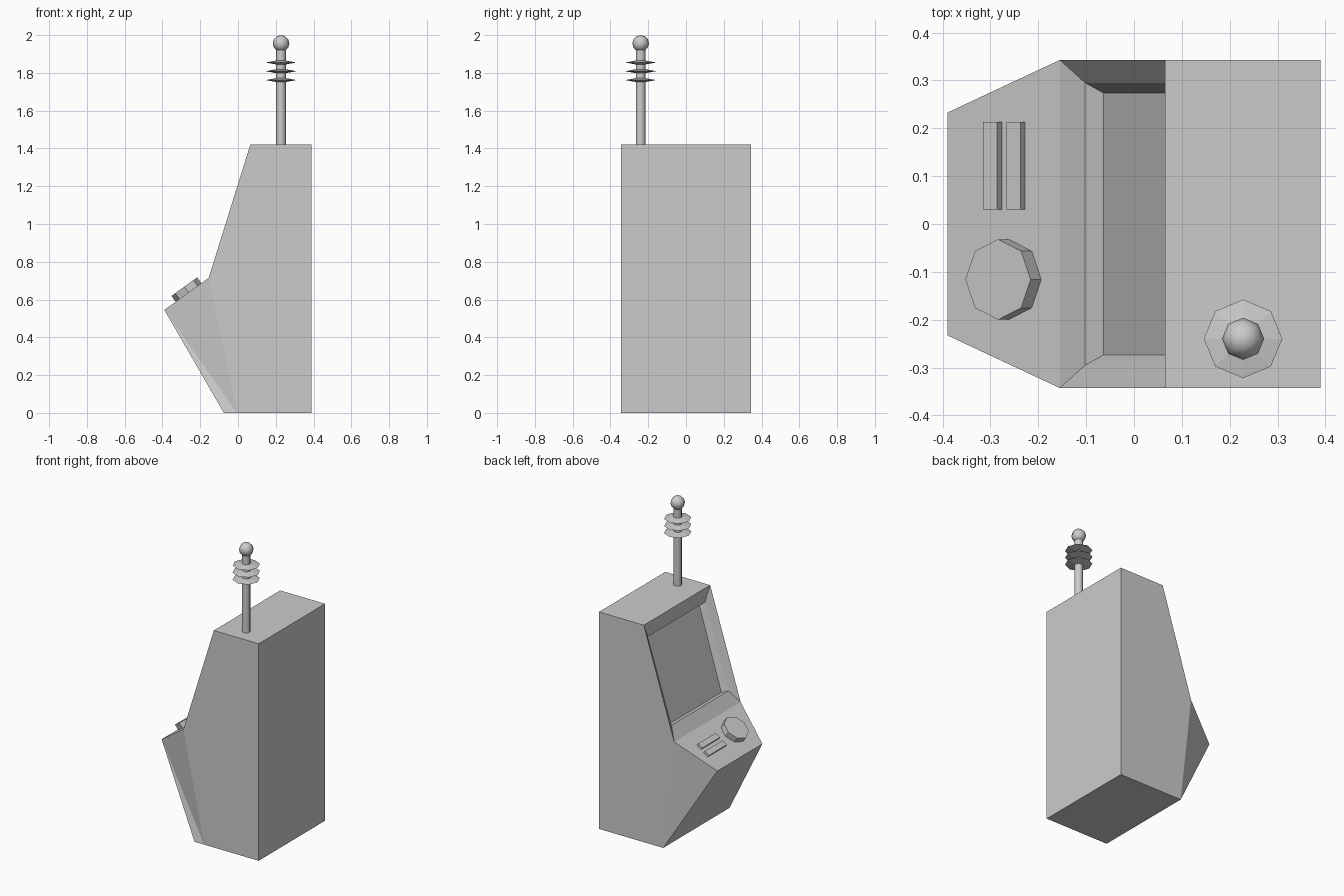
import bpy, bmesh, math
from mathutils import Matrix, Vector

if "Cube" in bpy.data.objects:
    bpy.data.objects.remove(bpy.data.objects["Cube"])

W, LIP = 0.343, 0.233


def finish(name, bm, smooth=False):
    bmesh.ops.recalc_face_normals(bm, faces=bm.faces)
    me = bpy.data.meshes.new(name)
    bm.to_mesh(me)
    bm.free()
    ob = bpy.data.objects.new(name, me)
    bpy.context.collection.objects.link(ob)
    if smooth:
        bpy.context.view_layer.objects.active = ob
        ob.select_set(True)
        bpy.ops.object.shade_smooth_by_angle(angle=math.radians(50))
        ob.select_set(False)
    return ob


def lathe(name, profile, cx, cy, n=8, smooth=False):
    """Revolve a closed-ended (radius, z) profile around a vertical axis."""
    bm = bmesh.new()
    rings = []
    for r, z in profile:
        count = n if r else 1
        rings.append([bm.verts.new((cx + r * math.cos(math.tau * i / n),
                                    cy + r * math.sin(math.tau * i / n), z))
                      for i in range(count)])
    for a, b in zip(rings, rings[1:]):
        for i in range(n):
            j = (i + 1) % n
            loop = [a[i % len(a)], a[j % len(a)], b[j % len(b)], b[i % len(b)]]
            bm.faces.new(list(dict.fromkeys(loop)))
    return finish(name, bm, smooth)


# Cabinet: profile corners in pairs (left and right side), plus screen recess
bm = bmesh.new()


def pair(x, z, w=W):
    return [bm.verts.new((x, s * w, z)) for s in (-1, 1)]


toe = pair(-0.075, 0)
heel = pair(0.39, 0)
crown = pair(0.39, 1.42)
brow = pair(0.065, 1.42)
hinge = pair(-0.155, 0.715)
lip = pair(-0.39, 0.545, LIP)
split = bm.verts.new((-0.005, -W, 0))

for a, b in ((heel, crown), (crown, brow), (hinge, lip), (lip, toe)):
    bm.faces.new((a[0], a[1], b[1], b[0]))
bm.faces.new((toe[0], toe[1], heel[1], heel[0], split))
bm.faces.new((split, heel[0], crown[0], brow[0], hinge[0]))
bm.faces.new((toe[1], heel[1], crown[1], brow[1], hinge[1]))
bm.faces.new((hinge[0], lip[0], split))
bm.faces.new((lip[0], toe[0], split))
bm.faces.new((hinge[1], lip[1], toe[1]))

# Sloped bezel, inner step and screen
low1, high1 = pair(-0.102, 0.792, 0.295), pair(0.070, 1.325, 0.295)
low2, high2 = pair(-0.064, 0.778, 0.274), pair(0.095, 1.308, 0.274)
loops = [[lo[0], lo[1], hi[1], hi[0]]
         for lo, hi in ((hinge, brow), (low1, high1), (low2, high2))]
for a, b in zip(loops, loops[1:]):
    for i in range(4):
        j = (i + 1) % 4
        bm.faces.new((a[i], a[j], b[j], b[i]))
bm.faces.new(loops[-1])
finish("cabinet", bm)

# Control panel frame: local x up the slope, local z out of the panel
up = Vector((0.235, 0, 0.17)).normalized()
out = Vector((-up.z, 0, up.x))


def panel_matrix(x, y):
    z = 0.545 + (x + 0.39) * 0.17 / 0.235
    m = Matrix((up, (0, 1, 0), out)).transposed().to_4x4()
    m.translation = (x, y, z)
    return m


# Round dial
knob = lathe("dial", [(0, -0.01), (0.084, -0.01), (0.084, 0.038), (0, 0.038)], 0, 0)
knob.matrix_world = panel_matrix(-0.262, -0.116)

# Two long buttons
for k, x in enumerate((-0.291, -0.242)):
    bm = bmesh.new()
    bmesh.ops.create_cube(bm, size=1)
    bmesh.ops.scale(bm, verts=bm.verts, vec=(0.036, 0.183, 0.034))
    finish(f"button_{k + 1}", bm).matrix_world = panel_matrix(x, 0.1215)

# Antenna: pole, three flared discs, ball tip
AX, AY = 0.228, -0.24
lathe("antenna_pole", [(0, 1.40), (0.026, 1.40), (0.026, 1.94), (0, 1.94)], AX, AY, smooth=True)
for k, z in enumerate((1.762, 1.809, 1.855)):
    lathe(f"antenna_disc_{k + 1}", [(0, z - 0.015), (0.082, z), (0, z + 0.015)], AX, AY)
R = 0.044
ball = [(R * math.sin(math.pi * i / 6) if 0 < i < 6 else 0,
         1.956 - R * math.cos(math.pi * i / 6)) for i in range(7)]
lathe("antenna_ball", ball, AX, AY, smooth=True)
